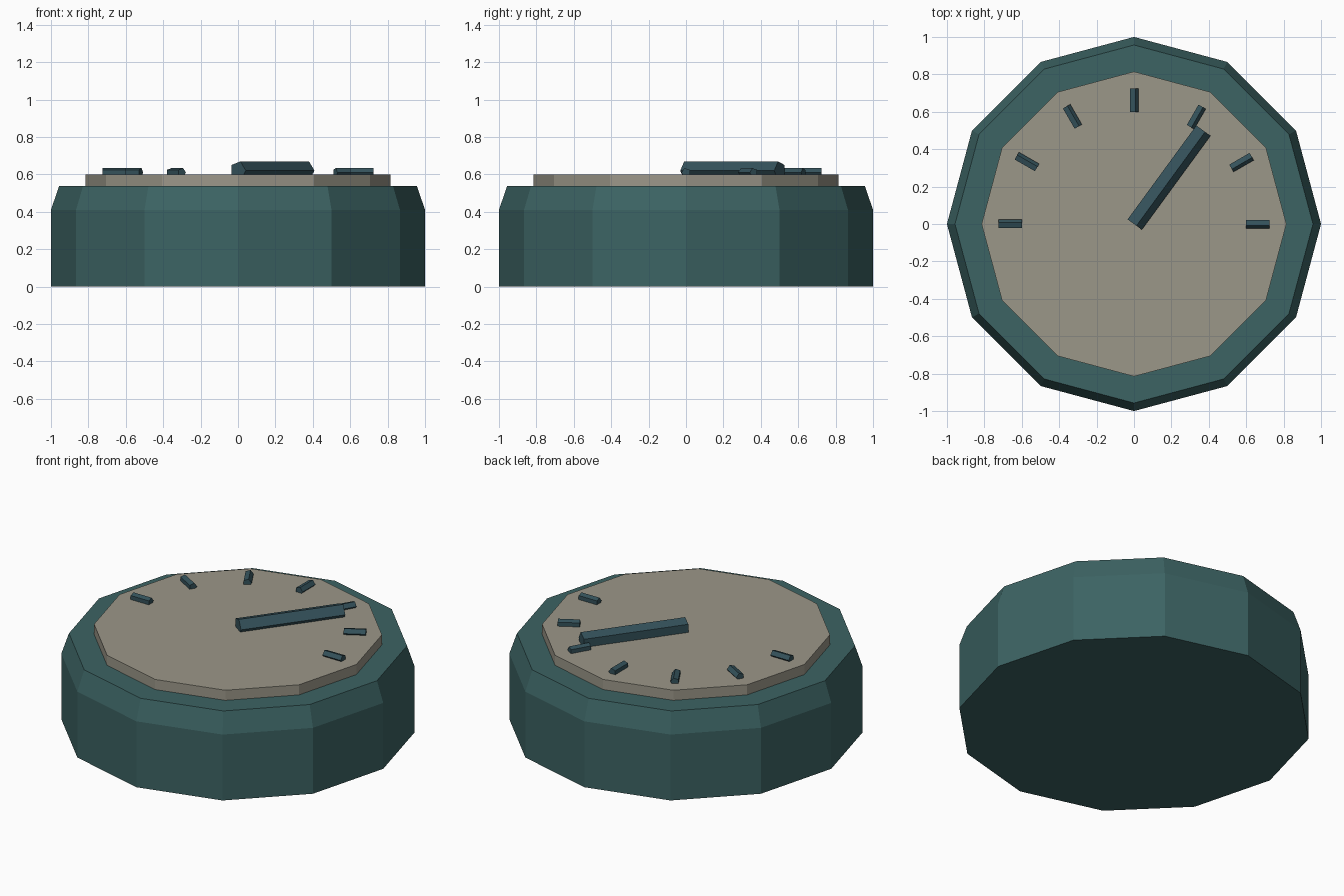
import bpy
import math
from mathutils import Vector

if "Cube" in bpy.data.objects:
    bpy.data.objects.remove(bpy.data.objects["Cube"])


def material(name, rgb):
    mat = bpy.data.materials.new(name)
    mat.diffuse_color = (*rgb, 1)
    mat.use_nodes = True
    mat.node_tree.nodes["Principled BSDF"].inputs["Base Color"].default_value = mat.diffuse_color
    return mat


teal = material("dark_teal", (0.045, 0.125, 0.125))
beige = material("beige", (0.33, 0.31, 0.25))
slate = material("slate_blue", (0.035, 0.085, 0.105))


def lathe(name, profile, sides, mat):
    """Closed flat-sided solid from (radius, z) rings, first corner on +x."""
    verts = [(r * math.cos(math.tau * i / sides), r * math.sin(math.tau * i / sides), z)
             for r, z in profile for i in range(sides)]
    faces = [tuple(reversed(range(sides)))]
    for k in range(len(profile) - 1):
        for i in range(sides):
            j = (i + 1) % sides
            a, b = k * sides, (k + 1) * sides
            faces.append((a + i, a + j, b + j, b + i))
    last = (len(profile) - 1) * sides
    faces.append(tuple(last + i for i in range(sides)))
    mesh = bpy.data.meshes.new(name)
    mesh.from_pydata(verts, [], faces)
    mesh.materials.append(mat)
    obj = bpy.data.objects.new(name, mesh)
    bpy.context.collection.objects.link(obj)
    return obj


def rod(name, start, end, radius, mat):
    """Five-sided rod lying flat, one corner pointing to the right of its direction."""
    start, end = Vector(start), Vector(end)
    along = end - start
    obj = lathe(name, [(radius, 0), (radius, along.length)], 5, mat)
    forward = along.normalized()
    right = forward.cross(Vector((0, 0, 1)))
    for v in obj.data.vertices:
        x, y, z = v.co
        # (right, down, forward) is a right-handed frame
        v.co = start + right * x - Vector((0, 0, y)) + forward * z
    return obj


# Housing with chamfered rim, and the raised dial
lathe("housing", [(1.0, 0), (1.0, 0.41), (0.957, 0.537)], 12, teal)
lathe("dial_face", [(0.815, 0.53), (0.815, 0.6)], 12, beige)

# Scale marks around the upper half
for i in range(7):
    a = math.radians(30 * i)
    c, s = math.cos(a), math.sin(a)
    rod(f"scale_mark_{i + 1}", (0.6 * c, 0.6 * s, 0.61), (0.725 * c, 0.725 * s, 0.61), 0.025, slate)

# Pointer
rod("needle", (0, 0, 0.62), (0.367, 0.502, 0.62), 0.052, slate)
